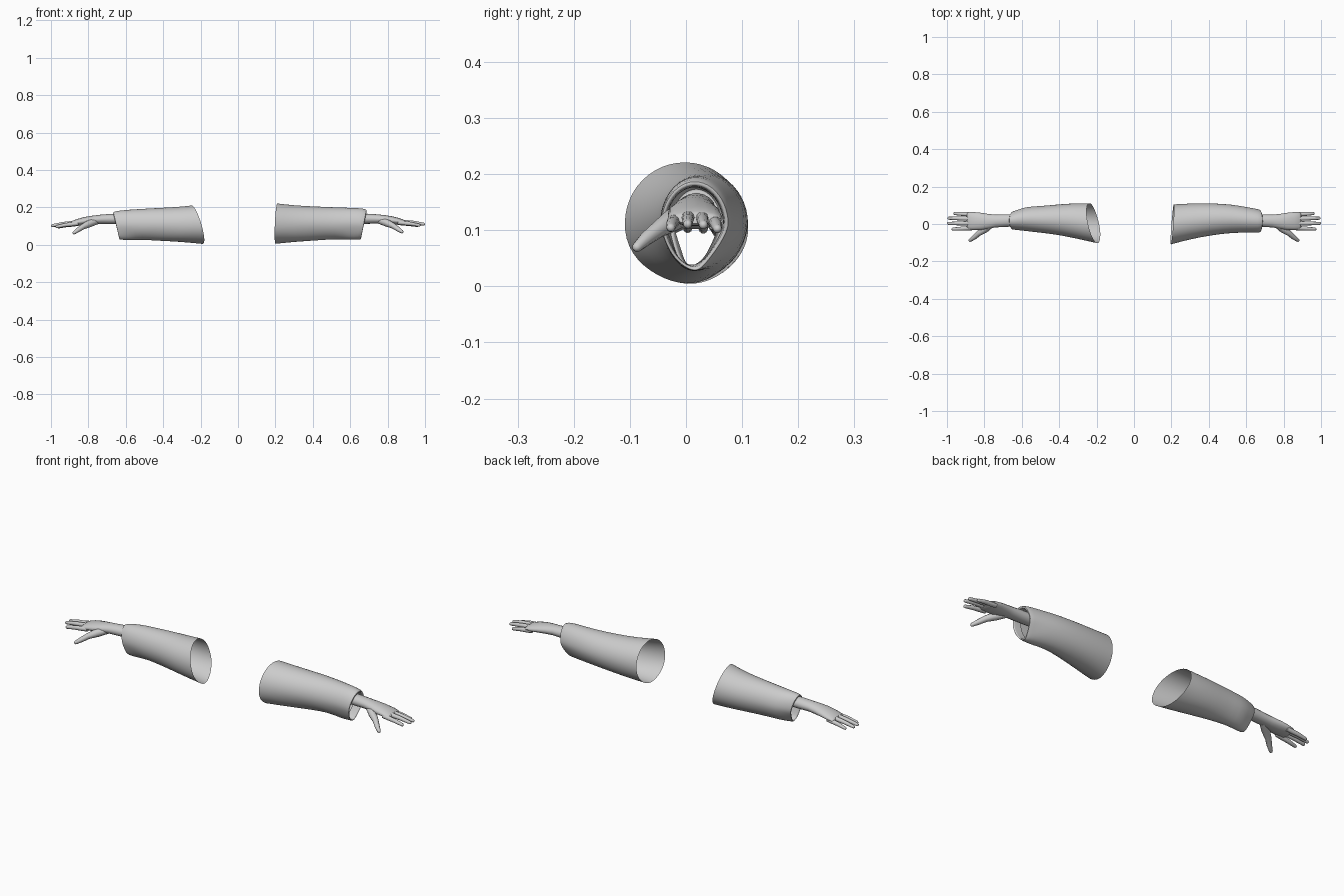
import bpy, bmesh, math
from mathutils import Vector

if "Cube" in bpy.data.objects:
    bpy.data.objects.remove(bpy.data.objects["Cube"])

grey = bpy.data.materials.new("light grey")
grey.diffuse_color = (0.6, 0.6, 0.6, 1)
grey.use_nodes = True
grey.node_tree.nodes["Principled BSDF"].inputs["Base Color"].default_value = grey.diffuse_color


def loft(bm, rings, cap_start=False, cap_end=False):
    """Skin a list of equal-length point rings."""
    vs = [[bm.verts.new(p) for p in r] for r in rings]
    n = len(vs[0])
    for a, b in zip(vs, vs[1:]):
        for i in range(n):
            bm.faces.new((a[i], a[(i + 1) % n], b[(i + 1) % n], b[i]))
    if cap_start:
        bm.faces.new(vs[0])
    if cap_end:
        bm.faces.new(vs[-1])


def finish(bm, name, side, angle=50, levels=0):
    """Mirror to the chosen side, smooth and store as an object."""
    for v in bm.verts:
        v.co.x *= side
    bmesh.ops.recalc_face_normals(bm, faces=bm.faces)
    me = bpy.data.meshes.new(name)
    bm.to_mesh(me)
    bm.free()
    ob = bpy.data.objects.new(name, me)
    bpy.context.collection.objects.link(ob)
    me.materials.append(grey)
    if levels:
        ob.modifiers.new("smooth", "SUBSURF").levels = levels
    bpy.ops.object.select_all(action="DESELECT")
    ob.select_set(True)
    bpy.context.view_layer.objects.active = ob
    bpy.ops.object.shade_smooth_by_angle(angle=math.radians(angle))


def tube(bm, path, radii, n=10):
    """Round tube along a path with a rounded far end."""
    pts = [Vector(p) for p in path]
    d = (pts[-1] - pts[-2]).normalized()
    r = radii[-1]
    pts += [pts[-1] + d * r * 0.6, pts[-1] + d * r * 0.95]
    radii = list(radii) + [r * 0.8, r * 0.35]
    rings = []
    for i, p in enumerate(pts):
        t = (pts[min(i + 1, len(pts) - 1)] - pts[max(i - 1, 0)]).normalized()
        u = t.cross(Vector((0, 0, 1))).normalized()
        w = u.cross(t)
        rings.append([p + radii[i] * (math.cos(a) * u + math.sin(a) * w)
                      for a in (2 * math.pi * k / n for k in range(n))])
    loft(bm, rings, True, True)


def sleeve_ring(x, y0, y1, z0, z1, lean, skew, pinch, n=24):
    """Oval section whose underside narrows to a point as pinch grows."""
    out = []
    for k in range(n):
        a = 2 * math.pi * k / n
        c, s = math.cos(a), math.sin(a)
        low = max(0.0, -s)
        y = (y0 + y1) / 2 + (y1 - y0) / 2 * c * (1 - pinch * low)
        y -= pinch * low * ((y0 + y1) / 2 - 0.005)
        z = (z0 + z1) / 2 + (z1 - z0) / 2 * s
        fold = 0.004 * math.sin(x * 38 + 3 * a) * low
        out.append((x + lean * s + skew * c, y + fold, z + fold * 0.5))
    return out


# Sleeves: x, front y, back y, bottom z, top z, lean, skew, pinch
right_sleeve = [
    (0.205, -0.110, 0.106, 0.004, 0.222, 0.005, 0.008, 0.0),
    (0.30, -0.082, 0.111, 0.014, 0.211, 0.0, 0.0, 0.0),
    (0.42, -0.060, 0.112, 0.024, 0.205, 0.0, 0.0, 0.05),
    (0.52, -0.048, 0.106, 0.029, 0.201, 0.0, 0.0, 0.1),
    (0.60, -0.047, 0.092, 0.027, 0.198, 0.006, 0.0, 0.2),
    (0.655, -0.047, 0.082, 0.025, 0.196, 0.013, 0.0, 0.35),
    (0.675, -0.046, 0.077, 0.025, 0.187, 0.016, 0.0, 0.4)]
left_sleeve = [
    (0.217, -0.104, 0.112, 0.004, 0.211, 0.030, 0.022, 0.0),
    (0.32, -0.077, 0.112, 0.014, 0.202, 0.008, 0.006, 0.0),
    (0.42, -0.056, 0.104, 0.022, 0.198, 0.0, 0.0, 0.05),
    (0.52, -0.045, 0.095, 0.026, 0.192, 0.0, 0.0, 0.1),
    (0.58, -0.038, 0.093, 0.026, 0.188, 0.006, 0.0, 0.15),
    (0.635, -0.032, 0.071, 0.025, 0.182, 0.014, 0.0, 0.35),
    (0.653, -0.030, 0.066, 0.026, 0.174, 0.017, 0.0, 0.4)]
for name, side, rows in (("right_sleeve", 1, right_sleeve), ("left_sleeve", -1, left_sleeve)):
    bm = bmesh.new()
    # turned-in hem inside the cuff
    x, y0, y1, z0, z1, lean, skew, pinch = rows[-1]
    hem = [(x - 0.002, y0 + 0.008, y1 - 0.008, z0 + 0.008, z1 - 0.008, lean, skew, pinch),
           (x - 0.045, y0 + 0.010, y1 - 0.010, z0 + 0.012, z1 - 0.010, lean, skew, pinch)]
    loft(bm, [sleeve_ring(*r) for r in rows + hem])
    finish(bm, name, side, 60, 1)

# Forearm and palm: x, centre y, centre z, half width, half height
palm = [(0.60, 0.020, 0.138, 0.030, 0.027), (0.69, 0.018, 0.139, 0.034, 0.027),
        (0.74, 0.016, 0.138, 0.034, 0.025), (0.78, 0.014, 0.135, 0.040, 0.024),
        (0.82, 0.014, 0.131, 0.046, 0.022), (0.86, 0.016, 0.125, 0.048, 0.018),
        (0.885, 0.017, 0.121, 0.046, 0.013), (0.893, 0.017, 0.120, 0.040, 0.008)]
# Fingers: root y, tip y, tip x
fingers = [(-0.021, -0.027, 0.968), (0.004, 0.003, 0.992),
           (0.028, 0.031, 0.990), (0.050, 0.056, 0.958)]
for name, side, drop in (("right_hand", 1, 0.0), ("left_hand", -1, 0.008)):
    bm = bmesh.new()
    loft(bm, [[(x, yc + w * math.cos(a), zc + h * math.sin(a))
               for a in (2 * math.pi * k / 16 for k in range(16))]
              for x, yc, zc, w, h in palm], True, True)
    for ya, yb, xt in fingers:
        # outer fingers sit a little lower, giving an arched row of knuckles
        sag = 6 * (ya - 0.012) ** 2
        f = lambda t, z: (0.855 + (xt - 0.855) * t, ya + (yb - ya) * t, z - sag)
        tube(bm, [f(0, 0.126), f(0.3, 0.122), f(0.6, 0.119), f(1, 0.111)],
             [0.012, 0.0115, 0.0105, 0.008])
    tube(bm, [(0.755, 0.005, 0.130), (0.795, -0.026, 0.117), (0.830, -0.050, 0.101),
              (0.855, -0.072, 0.084), (0.876, -0.087, 0.070)],
         [0.018, 0.020, 0.015, 0.0125, 0.009])
    for v in bm.verts:
        v.co.z -= drop * max(0.0, (v.co.x - 0.6) / 0.4)
    finish(bm, name, side, 60)
